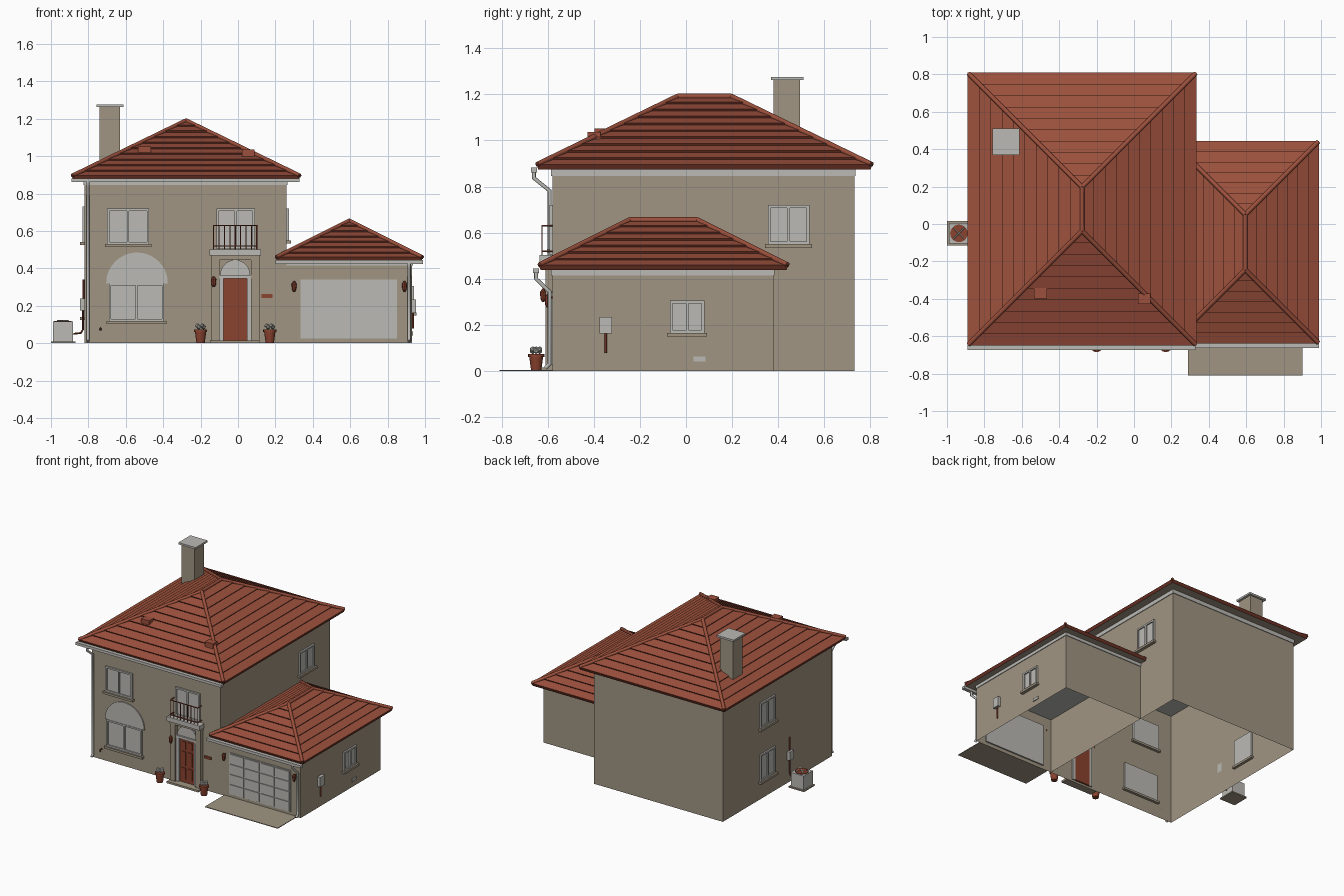
import bpy, bmesh, math
from mathutils import Vector

cube = bpy.data.objects.get("Cube")
if cube:
    bpy.data.objects.remove(cube)


def material(name, r, g, b):
    lin = [((c / 255 + 0.055) / 1.055) ** 2.4 for c in (r, g, b)] + [1]
    m = bpy.data.materials.new(name)
    m.use_nodes = True
    m.diffuse_color = lin
    m.node_tree.nodes["Principled BSDF"].inputs["Base Color"].default_value = lin
    return m


STUCCO = material("tan stucco", 160, 149, 130)
TRIM = material("light grey trim", 187, 186, 181)
TILE = material("terracotta tile", 156, 80, 60)
EDGE = material("dark tile edge", 108, 50, 37)
WOOD = material("red brown wood", 138, 66, 46)


def finish(name, bm, *mats):
    bmesh.ops.recalc_face_normals(bm, faces=bm.faces)
    me = bpy.data.meshes.new(name)
    bm.to_mesh(me)
    bm.free()
    for m in mats:
        me.materials.append(m)
    ob = bpy.data.objects.new(name, me)
    bpy.context.collection.objects.link(ob)
    return ob


def box(name, x, y, z, mat, open_bottom=False):
    bm = bmesh.new()
    bmesh.ops.create_cube(bm, size=1)
    for v in bm.verts:
        v.co = [sum(r) / 2 + c * (r[1] - r[0]) for r, c in zip((x, y, z), v.co)]
    if open_bottom:
        low = [f for f in bm.faces if all(v.co.z < z[0] + 1e-4 for v in f.verts)]
        bmesh.ops.delete(bm, geom=low, context="FACES")
    return finish(name, bm, mat)


def tube(name, points, radius, mat, sides=2):
    cu = bpy.data.curves.new(name, "CURVE")
    cu.dimensions = "3D"
    cu.bevel_depth, cu.bevel_resolution, cu.use_fill_caps = radius, sides, True
    sp = cu.splines.new("POLY")
    sp.points.add(len(points) - 1)
    for p, co in zip(sp.points, points):
        p.co = (*co, 1)
    cu.materials.append(mat)
    ob = bpy.data.objects.new(name, cu)
    bpy.context.collection.objects.link(ob)


def lathe(name, centre, profile, mat, sides=16):
    bm = bmesh.new()
    rings = [[bm.verts.new((centre[0] + r * math.cos(a), centre[1] + r * math.sin(a), centre[2] + z))
              for a in (math.tau * i / sides for i in range(sides))] for r, z in profile]
    for lo, hi in zip(rings, rings[1:]):
        for i in range(sides):
            j = (i + 1) % sides
            bm.faces.new((lo[i], lo[j], hi[j], hi[i]))
    bm.faces.new(rings[0])
    bm.faces.new(rings[-1])
    return finish(name, bm, mat)


# Wall frames: u runs along the wall, d points outwards
FRONT = lambda u, d: (u, -0.58 - d)
GARAGE_SIDE = lambda u, d: (0.93 + d, u)
HOUSE_SIDE = lambda u, d: (0.26 + d, u)
LEFT_SIDE = lambda u, d: (-0.82 - d, u)


def on_wall(name, wall, u, d, z, mat):
    a, b = wall(u[0], d[0]), wall(u[1], d[1])
    return box(name, sorted((a[0], b[0])), sorted((a[1], b[1])), z, mat)


def half_disc(name, u, z, radius, d, mat, start=0.0, segs=20):
    bm = bmesh.new()
    arc = [(u + radius * math.cos(math.pi * i / segs), z + radius * math.sin(math.pi * i / segs))
           for i in range(segs + 1)]
    face = bm.faces.new([bm.verts.new((x, -0.58 - start, h)) for x, h in arc])
    ext = bmesh.ops.extrude_face_region(bm, geom=[face])
    for v in ext["geom"]:
        if isinstance(v, bmesh.types.BMVert):
            v.co.y -= d - start
    return finish(name, bm, mat)


def window(name, wall, u0, u1, z0, z1, sill=True):
    t, mid = 0.012, (u0 + u1) / 2
    on_wall(name + "_pane", wall, (u0, u1), (-0.012, 0.003), (z0, z1), TRIM)
    for part, u, z in (("left", (u0, u0 + t), (z0, z1)), ("right", (u1 - t, u1), (z0, z1)),
                       ("top", (u0, u1), (z1 - t, z1)), ("bottom", (u0, u1), (z0, z0 + t)),
                       ("mullion", (mid - t / 2, mid + t / 2), (z0, z1))):
        on_wall(f"{name}_{part}_frame", wall, u, (-0.012, 0.012), z, TRIM)
    if sill:
        on_wall(name + "_sill", wall, (u0 - 0.012, u1 + 0.012), (-0.02, 0.024), (z0 - 0.016, z0), STUCCO)


def hip_roof(name, x, y, z0, z1, courses):
    half = (x[1] - x[0]) / 2
    slope = math.atan2(z1 - z0, half)
    t = 0.009
    chain = [(0.004, z0 - 0.014)]
    for i in range(courses):
        a, b = half * i / courses, half * (i + 1) / courses
        chain.append((a - t * math.sin(slope), z0 + a * math.tan(slope) + t * math.cos(slope)))
        chain.append((b, z0 + b * math.tan(slope)))
    bm = bmesh.new()
    rings = [[bm.verts.new(c) for c in ((x[0] + s, y[0] + s, z), (x[1] - s, y[0] + s, z),
                                        (x[1] - s, y[1] - s, z), (x[0] + s, y[1] - s, z))]
             for s, z in chain]
    for k, (lo, hi) in enumerate(zip(rings, rings[1:])):
        for i in range(4):
            f = bm.faces.new((lo[i], lo[(i + 1) % 4], hi[(i + 1) % 4], hi[i]))
            f.material_index = 0 if k % 2 else 1
    bm.faces.new(rings[0]).material_index = 2
    bmesh.ops.remove_doubles(bm, verts=bm.verts, dist=1e-5)
    finish(name, bm, TILE, EDGE, STUCCO)
    # rounded caps on the ridge and hips
    cx = sum(x) / 2
    ends = [Vector((cx, y[0] + half, z1 + 0.003)), Vector((cx, y[1] - half, z1 + 0.003))]
    tube(name + "_ridge_cap", ends, 0.012, TILE)
    for side, px in zip(("right", "left"), x):
        for tag, py, top in zip(("front", "back"), y, ends):
            tube(f"{name}_{tag}_{side}_hip_cap", [(px, py, z0 + 0.008), top], 0.012, TILE)


# Wall shells, friezes and roofs
box("house_walls", (-0.82, 0.26), (-0.58, 0.73), (0, 0.872), STUCCO, True)
box("garage_walls", (0.26, 0.93), (-0.579, 0.38), (0, 0.437), STUCCO, True)
box("house_frieze", (-0.825, 0.265), (-0.585, 0.735), (0.845, 0.876), TRIM)
box("garage_frieze", (0.26, 0.935), (-0.585, 0.385), (0.415, 0.441), TRIM)
hip_roof("house_roof", (-0.885, 0.33), (-0.645, 0.805), 0.888, 1.188, 10)
hip_roof("garage_roof", (0.205, 0.985), (-0.635, 0.44), 0.452, 0.652, 7)

# Chimney and roof vents
box("chimney", (-0.74, -0.63), (0.38, 0.495), (0.9, 1.265), STUCCO)
box("chimney_cap", (-0.757, -0.613), (0.368, 0.51), (1.262, 1.276), TRIM)
for i, (vx, vy) in enumerate(((-0.5, -0.37), (0.055, -0.4))):
    box(f"roof_vent_{i}", (vx - 0.034, vx + 0.034), (vy - 0.028, vy + 0.028), (0.99, 1.052 + vy * 0.5 + 0.185), TILE)

# Gutters and downspouts
for tag, x, y, z, px in (("house", (-0.89, 0.33), -0.66, 0.862, -0.802), ("garage", (0.2, 0.99), -0.65, 0.424, 0.915)):
    box(tag + "_gutter", x, (y - 0.013, y + 0.013), (z, z + 0.02), TRIM)
    tube(tag + "_downspout", [(px, y, z), (px, y, z - 0.025), (px, -0.592, z - 0.08), (px, -0.592, 0.03),
                              (px, -0.61, 0.012)], 0.009, TRIM)

# Windows
window("upper_front_window", FRONT, -0.7, -0.475, 0.53, 0.72)
window("lower_front_window", FRONT, -0.69, -0.395, 0.118, 0.32)
half_disc("window_arch_panel", -0.54, 0.32, 0.165, 0.008, TRIM)
window("balcony_window", FRONT, -0.115, 0.09, 0.505, 0.72, False)
window("house_side_window", HOUSE_SIDE, 0.355, 0.535, 0.55, 0.72)
window("garage_side_window", GARAGE_SIDE, -0.07, 0.08, 0.165, 0.305)
window("upper_left_window", LEFT_SIDE, 0.11, 0.29, 0.54, 0.73)
window("lower_left_window", LEFT_SIDE, 0.11, 0.29, 0.14, 0.34)

# Entrance: pilasters, panelled door, fanlight and step
DX = -0.015
for s, tag in ((-1, "right"), (1, "left")):
    u = DX + s * 0.107
    on_wall(f"{tag}_pilaster", FRONT, (u - 0.022, u + 0.022), (0, 0.03), (0, 0.46), STUCCO)
    u = DX + s * 0.074
    on_wall(f"{tag}_door_jamb", FRONT, (u - 0.011, u + 0.011), (-0.01, 0.018), (0.015, 0.35), TRIM)
on_wall("door", FRONT, (DX - 0.062, DX + 0.062), (-0.012, 0.006), (0.015, 0.345), WOOD)
for c in (-1, 1):
    for r, (lo, hi) in enumerate(((0.04, 0.125), (0.145, 0.25), (0.27, 0.325))):
        u = DX + c * 0.027
        on_wall(f"door_panel_{c}_{r}", FRONT, (u - 0.017, u + 0.017), (0, 0.011), (lo, hi), WOOD)
on_wall("door_lintel", FRONT, (DX - 0.09, DX + 0.09), (0, 0.024), (0.345, 0.365), TRIM)
half_disc("fanlight", DX, 0.365, 0.08, 0.012, TRIM)
on_wall("entrance_step", FRONT, (DX - 0.135, DX + 0.13), (0, 0.06), (0, 0.014), STUCCO)

# Balcony slab and railing
on_wall("balcony_beam", FRONT, (DX - 0.13, DX + 0.13), (0, 0.034), (0.445, 0.47), STUCCO)
on_wall("balcony_slab", FRONT, (DX - 0.138, DX + 0.138), (0, 0.055), (0.468, 0.502), TRIM)
for z in (0.52, 0.63):
    tube(f"balcony_rail_{z}", [FRONT(DX - 0.115, 0) + (z,), FRONT(DX - 0.115, 0.045) + (z,),
                               FRONT(DX + 0.115, 0.045) + (z,), FRONT(DX + 0.115, 0) + (z,)], 0.004, WOOD, 1)
for i in range(9):
    p = FRONT(DX - 0.115 + 0.23 * i / 8, 0.045)
    tube(f"baluster_{i}", [p + (0.502,), p + (0.63,)], 0.003, WOOD, 1)

# Garage door with raised panels, and driveway
on_wall("garage_door", FRONT, (0.335, 0.85), (-0.012, 0.004), (0.025, 0.34), TRIM)
for r in range(4):
    for c in range(4):
        u, z = 0.343 + c * 0.127, 0.032 + r * 0.077
        on_wall(f"garage_panel_{r}_{c}", FRONT, (u, u + 0.118), (0, 0.01), (z, z + 0.07), TRIM)
box("driveway", (0.29, 0.9), (-0.81, -0.58), (0, 0.005), STUCCO)

# Lanterns and name plate
for i, (u, z) in enumerate(((-0.13, 0.33), (0.3, 0.305), (0.89, 0.305))):
    x, y = FRONT(u, 0.04 if i == 0 else 0.02)
    lathe(f"lantern_{i}", (x, y, z), [(0.005, -0.03), (0.011, -0.018), (0.014, 0.012), (0.004, 0.027)], WOOD, 8)
    box(f"lantern_bracket_{i}", (x - 0.003, x + 0.003), (y, -0.575), (z + 0.01, z + 0.018), WOOD)
on_wall("name_plate", FRONT, (0.125, 0.185), (0, 0.008), (0.243, 0.262), WOOD)

# Potted plants
for tag, x in (("right", -0.2), ("left", 0.17)):
    lathe(tag + "_pot", (x, -0.65, 0), [(0.022, 0), (0.03, 0.06), (0.035, 0.06), (0.035, 0.074), (0.028, 0.074)], WOOD)
    for i in range(6):
        a = math.tau * i / 6
        bm = bmesh.new()
        bmesh.ops.create_icosphere(bm, subdivisions=1, radius=0.013)
        bmesh.ops.translate(bm, verts=bm.verts, vec=(x + 0.017 * math.cos(a), -0.65 + 0.017 * math.sin(a), 0.086 + i % 2 * 0.008))
        finish(f"{tag}_plant_{i}", bm, TRIM)

# Utilities: meters, conduits, vent plate, tap and cooling unit
on_wall("garage_meter", GARAGE_SIDE, (-0.375, -0.322), (0, 0.022), (0.162, 0.235), TRIM)
tube("garage_conduit", [(0.936, -0.348, 0.078), (0.936, -0.348, 0.162)], 0.005, WOOD)
on_wall("garage_vent", GARAGE_SIDE, (0.033, 0.085), (0, 0.006), (0.042, 0.062), TRIM)
on_wall("left_meter", LEFT_SIDE, (-0.085, -0.04), (0, 0.024), (0.175, 0.24), TRIM)
tube("left_conduit", [(-0.826, -0.062, 0.24), (-0.826, -0.062, 0.34)], 0.005, WOOD)
tube("cooling_pipe", [(-0.88, -0.055, 0.05), (-0.84, -0.055, 0.055), (-0.828, -0.06, 0.075), (-0.828, -0.06, 0.175)], 0.005, EDGE)
tube("tap", [(-0.735, -0.58, 0.08), (-0.735, -0.602, 0.08), (-0.735, -0.602, 0.068)], 0.005, EDGE)
box("cooling_pad", (-1.0, -0.87), (-0.115, 0.015), (0, 0.01), STUCCO)
box("cooling_unit", (-0.99, -0.882), (-0.105, 0.005), (0.01, 0.115), TRIM)
lathe("fan_disc", (-0.936, -0.05, 0.115), [(0.047, 0), (0.047, 0.005), (0.04, 0.005)], WOOD, 20)
for i in range(2):
    a = math.pi * i / 2 + math.pi / 4
    dx, dy = 0.042 * math.cos(a), 0.042 * math.sin(a)
    tube(f"fan_guard_{i}", [(-0.936 - dx, -0.05 - dy, 0.121), (-0.936 + dx, -0.05 + dy, 0.121)], 0.003, TRIM, 1)
